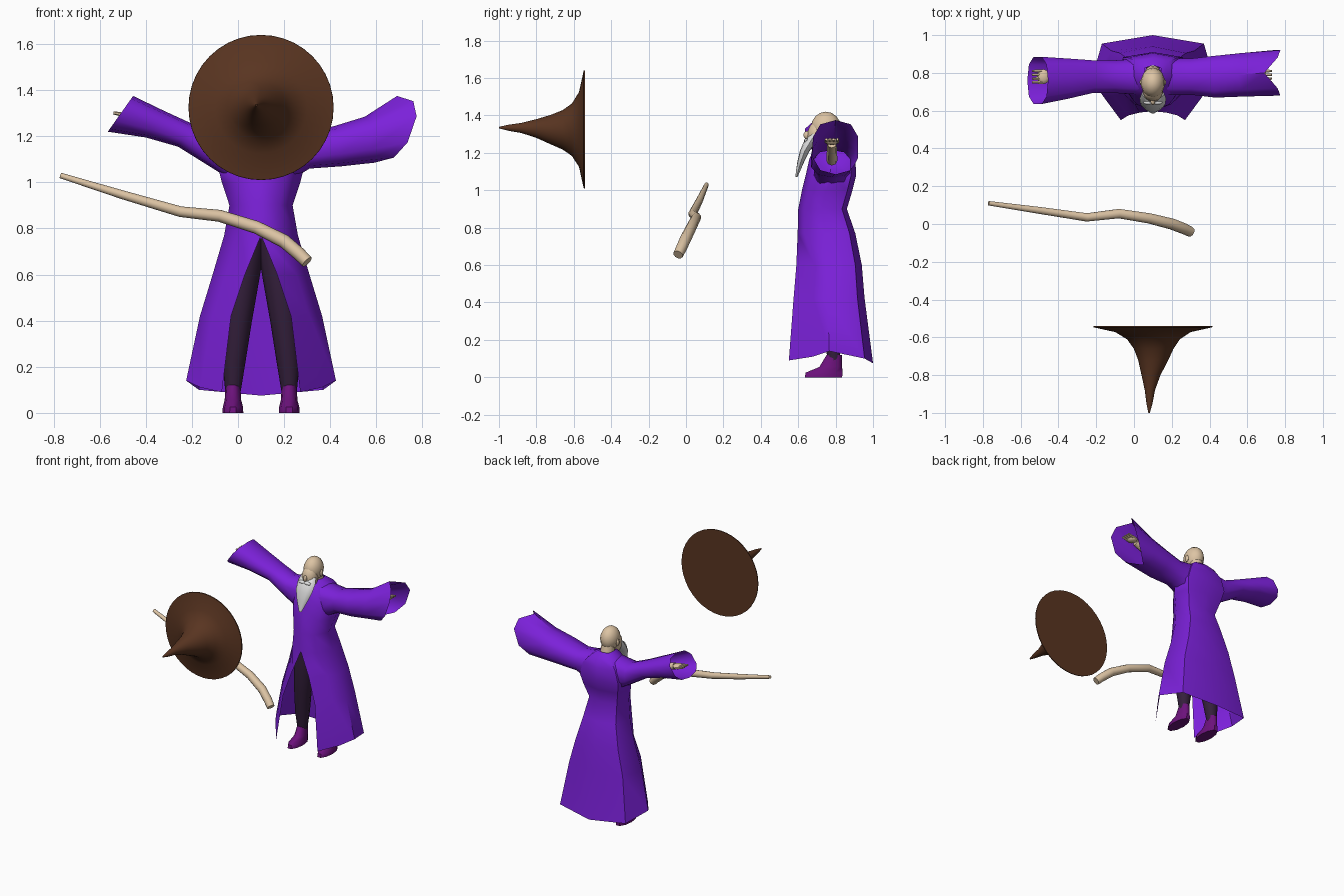
import bpy, bmesh
from math import sin, cos, pi, radians, copysign
from mathutils import Vector

cube = bpy.data.objects.get("Cube")
if cube:
    bpy.data.objects.remove(cube)

CX = .1  # centre line of the figure


def material(name, r, g, b):
    mat = bpy.data.materials.new(name)
    mat.use_nodes = True
    mat.diffuse_color = (r, g, b, 1)
    mat.node_tree.nodes["Principled BSDF"].inputs["Base Color"].default_value = (r, g, b, 1)
    return mat


PURPLE = material("robe purple", .2, .015, .7)
BOOT = material("boot plum", .15, .006, .2)
DARK = material("trouser dark", .035, .014, .045)
BROWN = material("hat brown", .1, .035, .015)
SKIN = material("skin and wood", .72, .55, .37)
WHITE = material("beard white", .75, .75, .75)


def finish(name, bm, mat, angle=50):
    bmesh.ops.recalc_face_normals(bm, faces=bm.faces)
    mesh = bpy.data.meshes.new(name)
    bm.to_mesh(mesh)
    bm.free()
    mesh.materials.append(mat)
    obj = bpy.data.objects.new(name, mesh)
    bpy.context.collection.objects.link(obj)
    bpy.ops.object.select_all(action='DESELECT')
    obj.select_set(True)
    bpy.context.view_layer.objects.active = obj
    bpy.ops.object.shade_smooth_by_angle(angle=radians(angle))
    return obj


def loft(name, rings, mat, closed=True, caps=True, angle=50):
    """Skin a list of equally long point rings."""
    bm = bmesh.new()
    rows = [[bm.verts.new(p) for p in ring] for ring in rings]
    n = len(rows[0])
    for a, b in zip(rows, rows[1:]):
        for i in range(n if closed else n - 1):
            j = (i + 1) % n
            bm.faces.new((a[i], a[j], b[j], b[i]))
    if caps:
        bm.faces.new(rows[0])
        bm.faces.new(rows[-1])
    return finish(name, bm, mat, angle)


def ellipse(center, u, v, n):
    c, u, v = Vector(center), Vector(u), Vector(v)
    return [c + u * cos(2 * pi * i / n) + v * sin(2 * pi * i / n) for i in range(n)]


def tube(name, path, mat, sides=8):
    """Round tube through (x, y, z, radius) points."""
    pts = [Vector(p[:3]) for p in path]
    rings = []
    for i, p in enumerate(path):
        d = (pts[min(i + 1, len(pts) - 1)] - pts[max(i - 1, 0)]).normalized()
        u = d.cross(Vector((0, 1, 0))).normalized()
        rings.append(ellipse(pts[i], u * p[3], d.cross(u) * p[3], sides))
    return loft(name, rings, mat)


def ball(name, center, size, mat, seg=14):
    bm = bmesh.new()
    bmesh.ops.create_uvsphere(bm, u_segments=seg, v_segments=seg // 2 + 1, radius=1)
    bmesh.ops.scale(bm, vec=size, verts=bm.verts)
    bmesh.ops.translate(bm, vec=center, verts=bm.verts)
    return finish(name, bm, mat)


# Robe: half widths, front and back depth and slit gap at each height
levels = [(.1, .325, .55, 1, .17), (.42, .265, .575, .955, .13), (.6, .21, .59, .94, .07),
          (.77, .16, .597, .905, 0), (.9, .137, .6, .86, 0), (1, .17, .62, .89, 0),
          (1.08, .19, .64, .91, 0), (1.17, .16, .66, .905, 0), (1.23, .1, .69, .88, 0),
          (1.26, .05, .71, .84, 0)]
hem = (-.01, .01, .04, 0, -.025)
rings = []
for k, (z, w, yf, yb, gap) in enumerate(levels):
    d = yb - yf
    half = [(gap, yf), (gap + (w - gap) * .6, yf + d * (.28 if gap else .12)),
            (w, yf + d * .48), (w * .83, yb - d * .1), (0, yb)]
    half = [(x, y, z + (h if k == 0 else 0)) for (x, y), h in zip(half, hem)]
    right = [(CX - x, y, h) for x, y, h in half]
    left = [(CX + x, y, h) for x, y, h in reversed(half[:-1])]
    rings.append(right + left)
robe = loft("robe", rings, PURPLE, closed=False, caps=False)
bm = bmesh.new()
bm.from_mesh(robe.data)
bmesh.ops.remove_doubles(bm, verts=bm.verts, dist=.0005)
bm.to_mesh(robe.data)
bm.free()


# Sleeves: top edge, bottom edge, depth centre, half depth, outward bulge
def sleeve(name, sections):
    rings = []
    for tx, tz, bx, bz, y, d, bulge in sections:
        ring = []
        for i in range(10):
            a = 2 * pi * i / 10
            c, s = [copysign(abs(f) ** .8, f) for f in (cos(a), sin(a))]
            ring.append(((tx + bx) / 2 + (tx - bx) / 2 * c + bulge * abs(s), y + d * s,
                         (tz + bz) / 2 + (tz - bz) / 2 * c))
        rings.append(ring)
    loft(name, rings, PURPLE, caps=False)


sleeve("left_sleeve", [(.13, 1.24, .2, .99, .78, .1, 0), (.3, 1.215, .31, 1.06, .78, .1, 0),
                       (.42, 1.245, .45, 1.07, .78, .115, 0),
                       (.55, 1.285, .54, 1.08, .79, .12, .03),
                       (.69, 1.375, .59, 1.085, .8, .125, .12)])
sleeve("right_sleeve", [(.07, 1.24, 0, .99, .78, .1, 0), (-.1, 1.215, -.1, 1.055, .78, .09, 0),
                        (-.2, 1.255, -.26, 1.155, .78, .09, 0),
                        (-.32, 1.31, -.4, 1.195, .77, .11, 0),
                        (-.455, 1.375, -.565, 1.22, .76, .13, 0)])

# Forearms and hands inside the cuffs
for side, path, palm, out in (
        ("left", [(.4, .78, 1.16, .03), (.64, .78, 1.25, .025)], (.67, .78, 1.26), 1),
        ("right", [(-.2, .78, 1.2, .03), (-.45, .77, 1.28, .025)], (-.48, .78, 1.29), -1)):
    tube(side + "_forearm", path, SKIN)
    ball(side + "_palm", palm, (.035, .04, .018), SKIN, 10)
    x, y, z = palm
    for f in range(4):
        fy = y + (f - 1.5) * .02
        tube(f"{side}_finger_{f}", [(x, fy, z, .01), (x + out * .06, fy, z + .012, .007)], SKIN, 6)

# Trousers and boots
for side, s in (("left", 1), ("right", -1)):
    leg = [(.06, .77, .76, .08), (.08, .76, .6, .075), (.1, .765, .4, .06),
           (.118, .785, .22, .05), (.122, .79, .09, .033)]
    tube(side + "_trouser_leg", [(CX + s * x, y, z, r) for x, y, z, r in leg], DARK, 10)
    boot = [(0, .63, .84, .045), (.025, .635, .842, .044), (.055, .71, .838, .036),
            (.12, .75, .835, .032)]
    loft(side + "_boot", [ellipse((CX + s * .122, (a + b) / 2, z), (w, 0, 0),
                                  (0, (b - a) / 2, 0), 10) for z, a, b, w in boot], BOOT)

# Head
ball("skull", (CX, .748, 1.335), (.064, .08, .085), SKIN)
ball("face", (CX, .705, 1.29), (.056, .057, .08), SKIN)
tube("neck", [(CX, .79, 1.2, .05), (CX, .77, 1.31, .045)], SKIN, 10)
ball("nose", (CX, .648, 1.295), (.013, .02, .022), SKIN, 8)
for side, s in (("left", 1), ("right", -1)):
    ball(side + "_ear", (CX + s * .062, .75, 1.315), (.009, .016, .026), SKIN, 8)
    ball(side + "_moustache", (CX + s * .022, .644, 1.265), (.03, .014, .013), WHITE, 8)

# Beard: height, depth centre, half width, half depth
beard = [(1.3, .69, .06, .025), (1.26, .665, .07, .035), (1.21, .635, .066, .026),
         (1.15, .613, .045, .018), (1.07, .59, .01, .006)]
loft("beard", [ellipse((CX, y, z), (w, 0, 0), (0, d, 0), 12) for z, y, w, d in beard], WHITE)

# Floating hat: distance along its axis, radius, sideways shift of the centre
hat = [(-.54, .315, 0), (-.547, .314, 0), (-.572, .2, 0), (-.61, .14, .003), (-.66, .105, .004),
       (-.72, .08, .002), (-.8, .05, -.01), (-.88, .027, -.016), (-.95, .016, -.018),
       (-1, .004, -.02)]
loft("hat", [ellipse((CX + sh, y, 1.325 - sh / 2), (r, 0, 0), (0, 0, r), 40)
             for y, r, sh in hat], BROWN)

# Floating staff
tube("staff", [(-.77, .11, 1.03, .012), (-.5, .072, .946, .019), (-.25, .035, .873, .023),
               (-.08, .055, .855, .026), (.08, .03, .805, .028), (.2, 0, .745, .03),
               (.265, -.025, .69, .029), (.3, -.042, .655, .027)], SKIN, 10)
